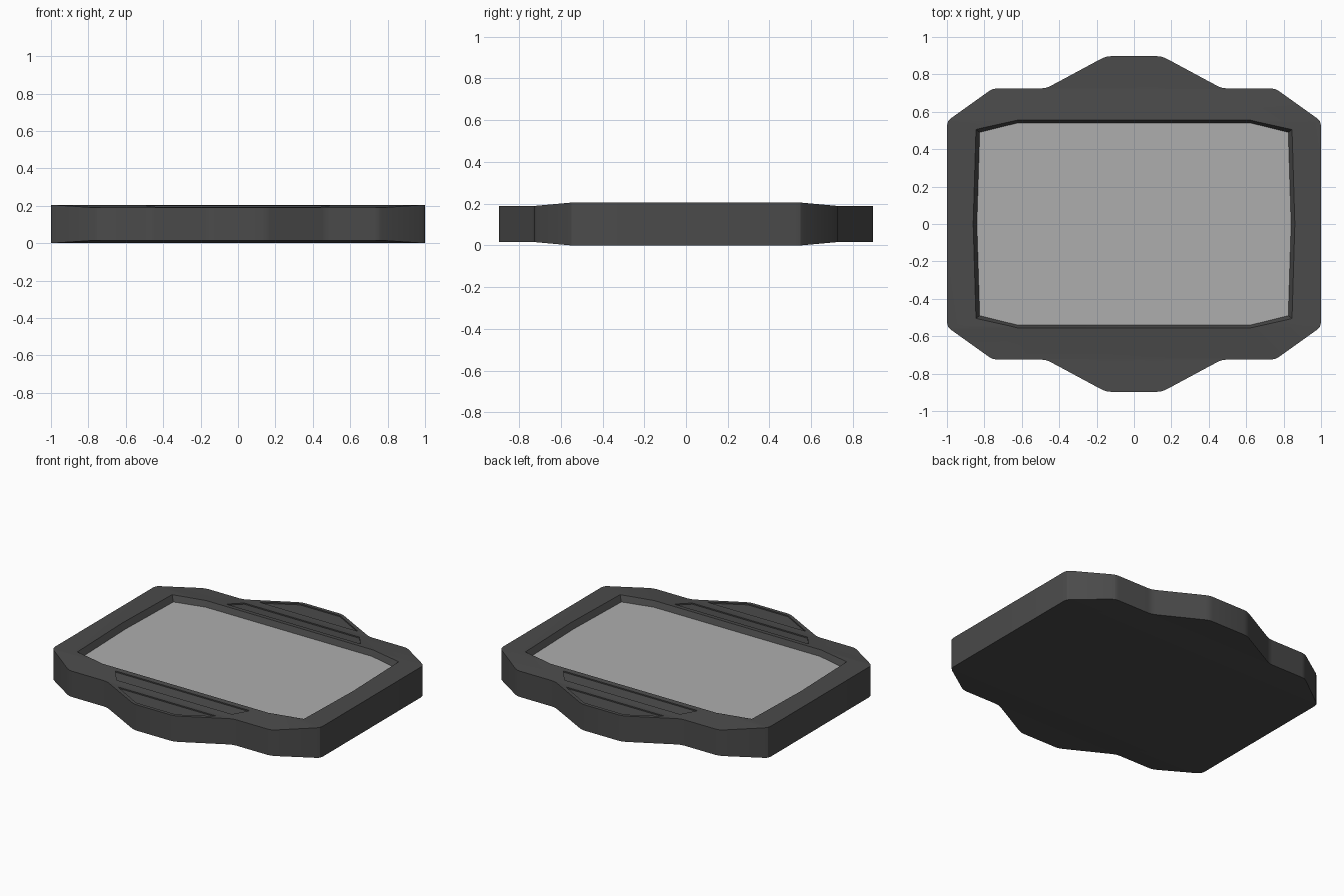
import bpy, bmesh
from mathutils import Vector

if "Cube" in bpy.data.objects:
    bpy.data.objects.remove(bpy.data.objects["Cube"])

H = 0.205


def mirror4(quarter):
    """Closed outline from the +x +y quarter, listed from the side to the top."""
    q = [Vector(p) for p in quarter]
    top = q + [Vector((-p.x, p.y)) for p in reversed(q)]
    return top + [-p for p in top]


def soften(pts, r):
    """Round each corner with three points."""
    out = []
    for i, p in enumerate(pts):
        a = p + (pts[i - 1] - p).normalized() * r
        b = p + (pts[(i + 1) % len(pts)] - p).normalized() * r
        out += [a, (a + b + 2 * p) / 4, b]
    return out


def drop(y):
    """Top and bottom taper in towards the front and back ends."""
    return 0.0155 * min(max((abs(y) - 0.55) / 0.17, 0), 1)


def loft(name, low, high, z0, z1):
    """Solid between two outlines with equal point counts."""
    bm = bmesh.new()
    a = [bm.verts.new((p[0], p[1], z0)) for p in low]
    b = [bm.verts.new((p[0], p[1], z1)) for p in high]
    bm.faces.new(a[::-1])
    bm.faces.new(b)
    n = len(a)
    for i in range(n):
        j = (i + 1) % n
        bm.faces.new((a[i], a[j], b[j], b[i]))
    bmesh.ops.recalc_face_normals(bm, faces=bm.faces)
    return finish(name, bm)


def finish(name, bm):
    me = bpy.data.meshes.new(name)
    bm.to_mesh(me)
    bm.free()
    ob = bpy.data.objects.new(name, me)
    bpy.context.collection.objects.link(ob)
    return ob


def material(name, c):
    m = bpy.data.materials.new(name)
    m.diffuse_color = (c, c, c, 1)
    m.use_nodes = True
    m.node_tree.nodes["Principled BSDF"].inputs["Base Color"].default_value = m.diffuse_color
    return m


# body: octagonal frame with a tab at front and back, creased at the taper lines
outline = soften(mirror4([(1, 0.55), (0.755, 0.725), (0.47, 0.725), (0.15, 0.897)]), 0.025)
body = loft("tablet_body", outline, outline, 0, H)
bm = bmesh.new()
bm.from_mesh(body.data)
for y in (-0.72, -0.55, 0.55, 0.72):
    bmesh.ops.bisect_plane(bm, geom=bm.verts[:] + bm.edges[:] + bm.faces[:],
                           plane_co=(0, y, 0), plane_no=(0, 1, 0))
for v in bm.verts:
    v.co.z += drop(v.co.y) * (1 if v.co.z < H / 2 else -1)
bm.to_mesh(body.data)
bm.free()
body.data.materials.append(material("dark_shell", 0.07))

# screen recess with sloping walls
rim = mirror4([(0.86, 0.0), (0.845, 0.505), (0.62, 0.556)])
floor = mirror4([(0.84, 0.0), (0.825, 0.49), (0.62, 0.541)])


def unique(pts):
    return [p for i, p in enumerate(pts) if (p - pts[i - 1]).length > 1e-5]


rim, floor = unique(rim), unique(floor)
depth = 0.04
grow = [r + (r - f) * 0.25 for r, f in zip(rim, floor)]
cutters = [loft("recess_cutter", floor, grow, H - depth, H + depth * 0.25)]

# shallow grooves and panels on the front and back tabs
for s in (-1, 1):
    for ya, xa, yb, xb in ((0.59, 0.50, 0.68, 0.43), (0.75, 0.37, 0.873, 0.15)):
        trap = [(-xa, s * ya), (xa, s * ya), (xb, s * yb), (-xb, s * yb)]
        c = loft("panel_cutter", trap, trap, 0, H + 0.05)
        for v in c.data.vertices:
            if v.co.z < 0.01:
                v.co.z = H - drop(v.co.y) - 0.008
        cutters.append(c)

for c in cutters:
    c.hide_render = True
    c.hide_set(True)
    m = body.modifiers.new(c.name, 'BOOLEAN')
    m.operation, m.solver, m.object = 'DIFFERENCE', 'EXACT', c

# apply the cuts, then remove the cutters
bpy.context.view_layer.update()
dg = bpy.context.evaluated_depsgraph_get()
cut = bpy.data.meshes.new_from_object(body.evaluated_get(dg))
body.modifiers.clear()
body.data = cut
for c in cutters:
    bpy.data.objects.remove(c)
bpy.ops.object.select_all(action='DESELECT')
body.select_set(True)
bpy.context.view_layer.objects.active = body
bpy.ops.object.shade_smooth_by_angle(angle=0.35)

# screen lying on the recess floor
screen = loft("screen", floor, floor, H - depth - 0.01, H - depth + 0.002)
screen.data.materials.append(material("screen_grey", 0.42))
